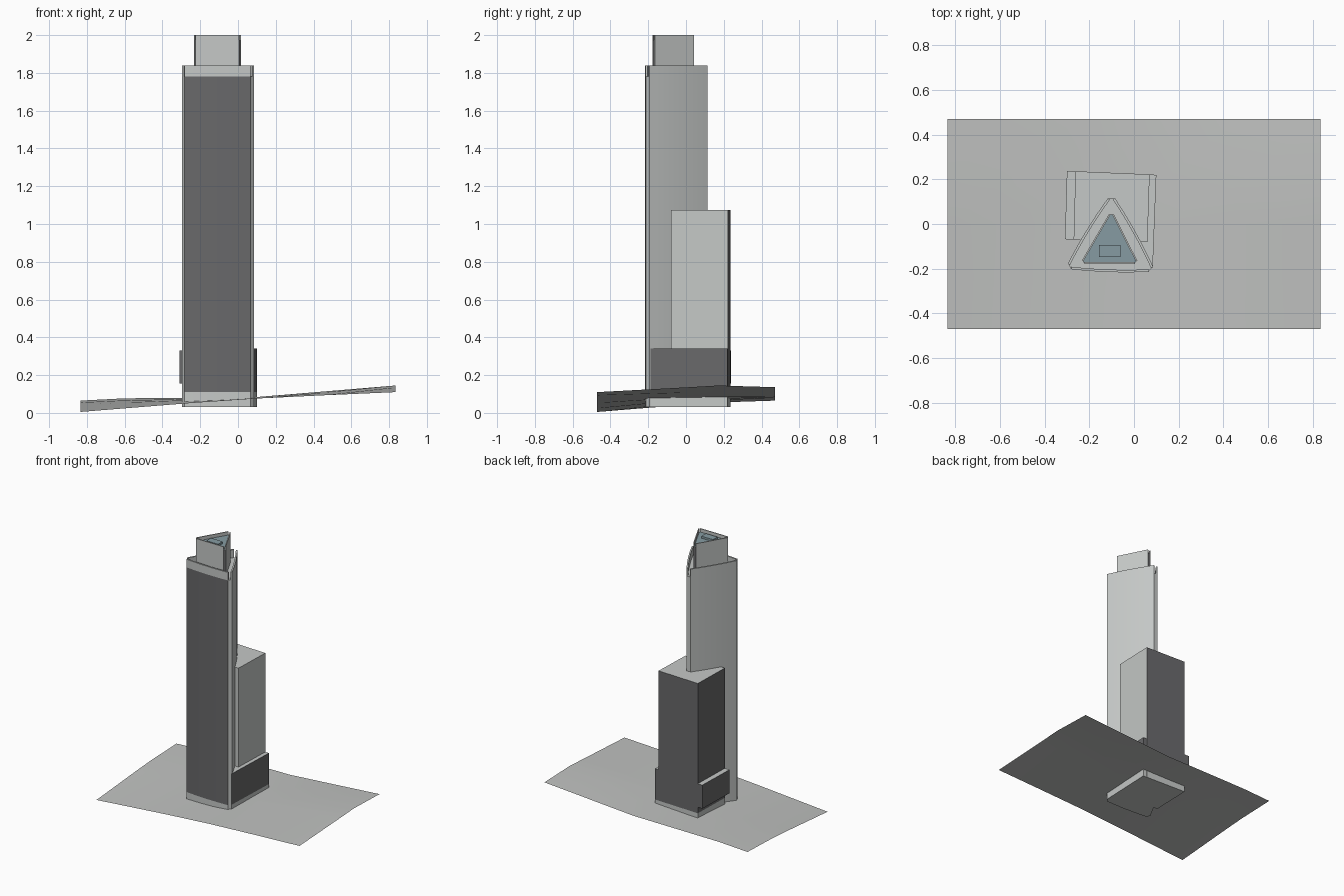
import bpy, bmesh
from mathutils import Vector

cube = bpy.data.objects.get("Cube")
if cube:
    bpy.data.objects.remove(cube, do_unlink=True)


def material(name, rgb):
    m = bpy.data.materials.new(name)
    m.use_nodes = True
    color = (*rgb, 1)
    m.diffuse_color = color
    bsdf = m.node_tree.nodes["Principled BSDF"]
    bsdf.inputs["Base Color"].default_value = color
    bsdf.inputs["Roughness"].default_value = 0.8
    return m


LIGHT, DARK, SLATE, GROUND = range(4)
MATS = [material("light_concrete", (0.56, 0.58, 0.57)),
        material("dark_glass", (0.14, 0.14, 0.145)),
        material("slate_roof", (0.24, 0.33, 0.36)),
        material("pale_ground", (0.53, 0.54, 0.53))]


def finish(name, bm, smooth=False):
    mesh = bpy.data.meshes.new(name)
    bm.to_mesh(mesh)
    bm.free()
    for m in MATS:
        mesh.materials.append(m)
    obj = bpy.data.objects.new(name, mesh)
    bpy.context.collection.objects.link(obj)
    if smooth:
        bpy.ops.object.select_all(action='DESELECT')
        obj.select_set(True)
        bpy.context.view_layer.objects.active = obj
        bpy.ops.object.shade_smooth_by_angle(angle=0.5)
    return obj


def prism(name, outline, levels, rule=lambda n, z: LIGHT, smooth=False):
    """Extrude an outline through the levels; rule(normal, height) picks the colour."""
    bm = bmesh.new()
    rings = [[bm.verts.new((x, y, z)) for x, y in outline] for z in levels]
    count = len(outline)
    for low, high in zip(rings, rings[1:]):
        for i in range(count):
            j = (i + 1) % count
            bm.faces.new((low[i], low[j], high[j], high[i]))
    bm.faces.new(rings[0])
    bm.faces.new(rings[-1])
    bmesh.ops.recalc_face_normals(bm, faces=bm.faces)
    for f in bm.faces:
        f.normal_update()
        f.material_index = rule(f.normal, f.calc_center_median().z)
    return finish(name, bm, smooth)


def bowed(a, b, bulge, steps=8):
    """Points from a to b, bowed to the right-hand side of the direction."""
    a, b = Vector(a), Vector(b)
    d = (b - a).normalized()
    out = Vector((d.y, -d.x))
    return [a.lerp(b, i / steps) + out * bulge * 4 * (i / steps) * (1 - i / steps)
            for i in range(steps + 1)], out


def panel(name, a, b, bulge, thick, levels, rule=lambda n, z: LIGHT):
    pts, out = bowed(a, b, bulge)
    back = [p - out * thick for p in reversed(pts)]
    return prism(name, pts + back, levels, rule, True)


BASE, BAND, ROOF, RIM, TOP = 0.03, 0.11, 1.78, 1.84, 2.0

# Triangular tower: core with cut corners, wrapped by three bowed wall panels
front = ((-0.283, -0.202), (0.066, -0.214))
right = ((0.086, -0.192), (-0.085, 0.115))
left = ((-0.117, 0.115), (-0.296, -0.178))


def front_rule(n, z):
    return DARK if n.y < -0.8 and BAND < z < ROOF else LIGHT


core = []
for edge in (front, right, left):
    pts, out = bowed(*edge, 0.006)
    core += [p - out * 0.003 for p in pts]
prism("tower_core", core, (BASE, ROOF))
panel("tower_front_wall", *front, 0.007, 0.011, (BASE, BAND, ROOF, RIM), front_rule)
panel("tower_right_wall", *right, 0.007, 0.011, (BASE, RIM))
panel("tower_left_wall", *left, 0.007, 0.011, (BASE, RIM))

# Crown with recessed roof and a small plant box
crown = {"front": ((-0.224, -0.176), (0.004, -0.178)),
         "right": ((0.015, -0.165), (-0.09, 0.043)),
         "left": ((-0.113, 0.043), (-0.233, -0.163))}
inner = []
for name, edge in crown.items():
    panel("crown_" + name + "_wall", *edge, 0, 0.007, (ROOF, TOP))
    pts, out = bowed(*edge, 0, 1)
    inner += [p - out * 0.003 for p in pts]
prism("crown_core", inner, (ROOF, 1.975),
      lambda n, z: SLATE if n.z > 0.5 else DARK)
prism("roof_box", [(-0.157, -0.147), (-0.06, -0.147), (-0.06, -0.094), (-0.157, -0.094)],
      (1.97, 1.99), lambda n, z: SLATE)


# Rear block: glazed to the back and the left-hand side of the plan
def rear_rule(n, z):
    return DARK if (n.y > 0.5 or n.x < -0.5) and z > BAND else LIGHT


def low_rule(n, z):
    return DARK if abs(n.z) < 0.5 and z > BAND else LIGHT


prism("rear_block", [(-0.27, -0.07), (0.06, -0.08), (0.07, 0.222), (-0.262, 0.236)],
      (BASE, BAND, 1.075), rear_rule)

# Low wing and side bay
prism("low_wing", [(0.02, -0.08), (0.084, -0.194), (0.1, 0.22), (0.05, 0.222)],
      (BASE, BAND, 0.34), low_rule)
prism("side_bay", [(-0.309, -0.068), (-0.265, -0.07), (-0.257, 0.235), (-0.3, 0.237)],
      (0.155, 0.33), low_rule)

# Gently sloping ground sheet
xs = (-0.835, -0.6, -0.25, 0.1, 0.45, 0.835)
rows = {-0.47: (0.005, 0.024, 0.052, 0.076, 0.093, 0.11),
        0.0: (0.043, 0.055, 0.068, 0.082, 0.107, 0.135),
        0.17: (0.055, 0.066, 0.074, 0.084, 0.113, 0.145),
        0.47: (0.065, 0.077, 0.08, 0.083, 0.108, 0.136)}
bm = bmesh.new()
grid = [[bm.verts.new((x, y, z)) for x, z in zip(xs, zs)] for y, zs in rows.items()]
for a, b in zip(grid, grid[1:]):
    for i in range(len(xs) - 1):
        f = bm.faces.new((a[i], a[i + 1], b[i + 1], b[i]))
        f.material_index = GROUND
finish("ground_sheet", bm, True)
